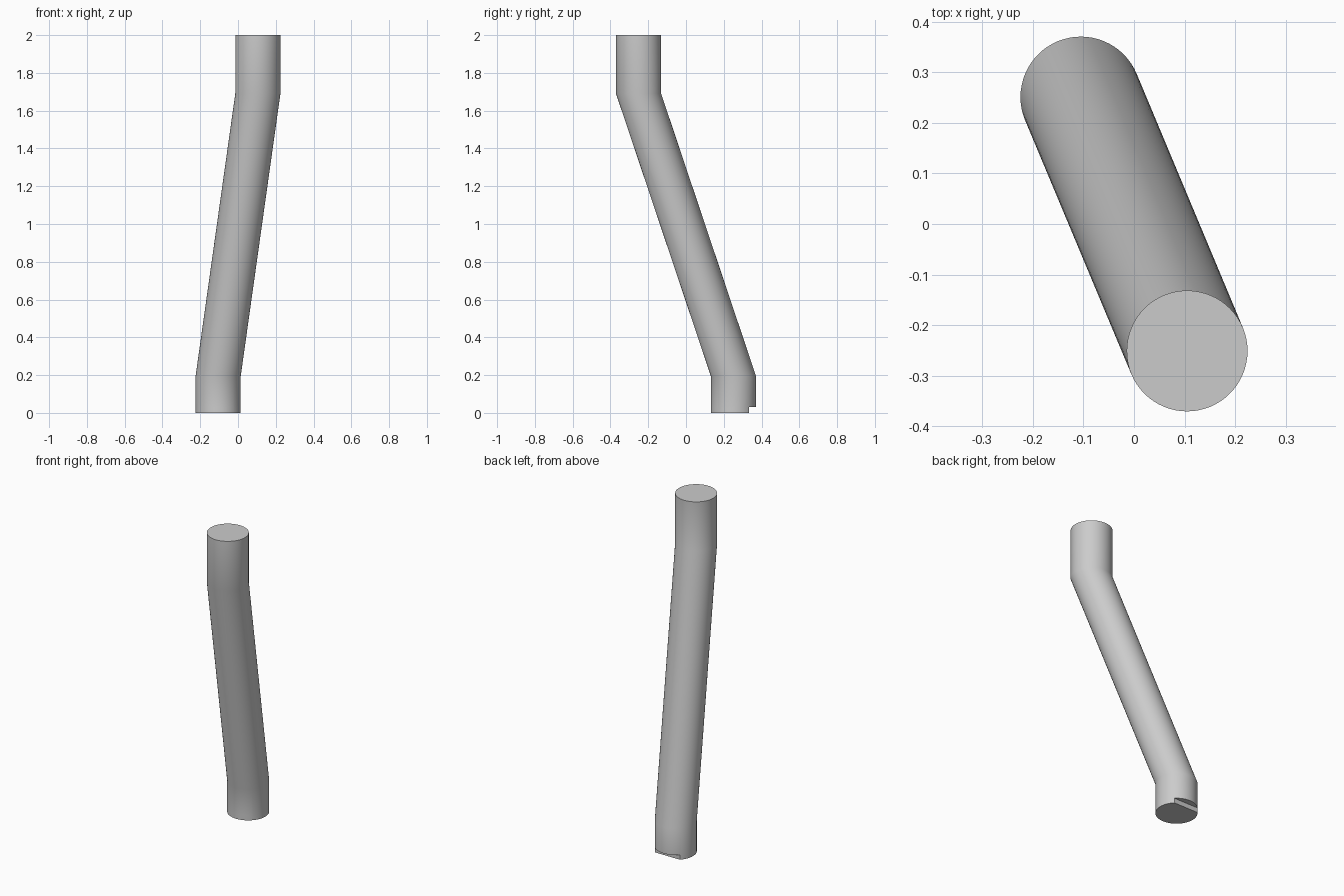
import bpy
import bmesh
from math import cos, sin, pi, radians

cube = bpy.data.objects.get("Cube")
if cube:
    bpy.data.objects.remove(cube)

RADIUS, SIDES = 0.1195, 64
FOOT, HEAD = (-0.105, 0.251), (0.105, -0.251)   # x, y of the lower and upper axis
TANG_HALF, TANG_HEIGHT = 0.083, 0.03

grey = bpy.data.materials.new("plain grey")
grey.use_nodes = True
colour = (0.6, 0.6, 0.6, 1)
grey.diffuse_color = colour
grey.node_tree.nodes["Principled BSDF"].inputs["Base Color"].default_value = colour


def add_object(name, bm):
    mesh = bpy.data.meshes.new(name)
    bmesh.ops.recalc_face_normals(bm, faces=bm.faces)
    bm.to_mesh(mesh)
    bm.free()
    obj = bpy.data.objects.new(name, mesh)
    bpy.context.collection.objects.link(obj)
    return obj


# Cranked rod: level circles joined along a bent axis
bm = bmesh.new()
rings = []
for (cx, cy), z in ((FOOT, 0), (FOOT, 0.195), (HEAD, 1.69), (HEAD, 2)):
    rings.append([bm.verts.new((cx + RADIUS * cos(2 * pi * i / SIDES),
                                cy + RADIUS * sin(2 * pi * i / SIDES), z))
                  for i in range(SIDES)])
for low, high in zip(rings, rings[1:]):
    for i in range(SIDES):
        j = (i + 1) % SIDES
        bm.faces.new((low[i], low[j], high[j], high[i]))
bm.faces.new(rings[0])
bm.faces.new(rings[-1])
rod = add_object("bent_rod", bm)
rod.data.materials.append(grey)

# Notches in front of and behind the flat tang at the foot
for side, name in ((-1, "front_notch_cutter"), (1, "back_notch_cutter")):
    bm = bmesh.new()
    bmesh.ops.create_cube(bm, size=1)
    for v in bm.verts:
        v.co.x = FOOT[0] + v.co.x * 0.5
        v.co.y = FOOT[1] + side * (TANG_HALF + 0.1 + v.co.y * 0.2)
        v.co.z = TANG_HEIGHT if v.co.z > 0 else -0.1
    cutter = add_object(name, bm)
    cutter.hide_render = True
    cut = rod.modifiers.new(name, "BOOLEAN")
    cut.operation = "DIFFERENCE"
    cut.solver = "EXACT"
    cut.object = cutter
    bpy.ops.object.select_all(action="DESELECT")
    rod.select_set(True)
    bpy.context.view_layer.objects.active = rod
    bpy.ops.object.modifier_apply(modifier=name)
    bpy.data.objects.remove(cutter)

bpy.ops.object.shade_smooth_by_angle(angle=radians(35))
